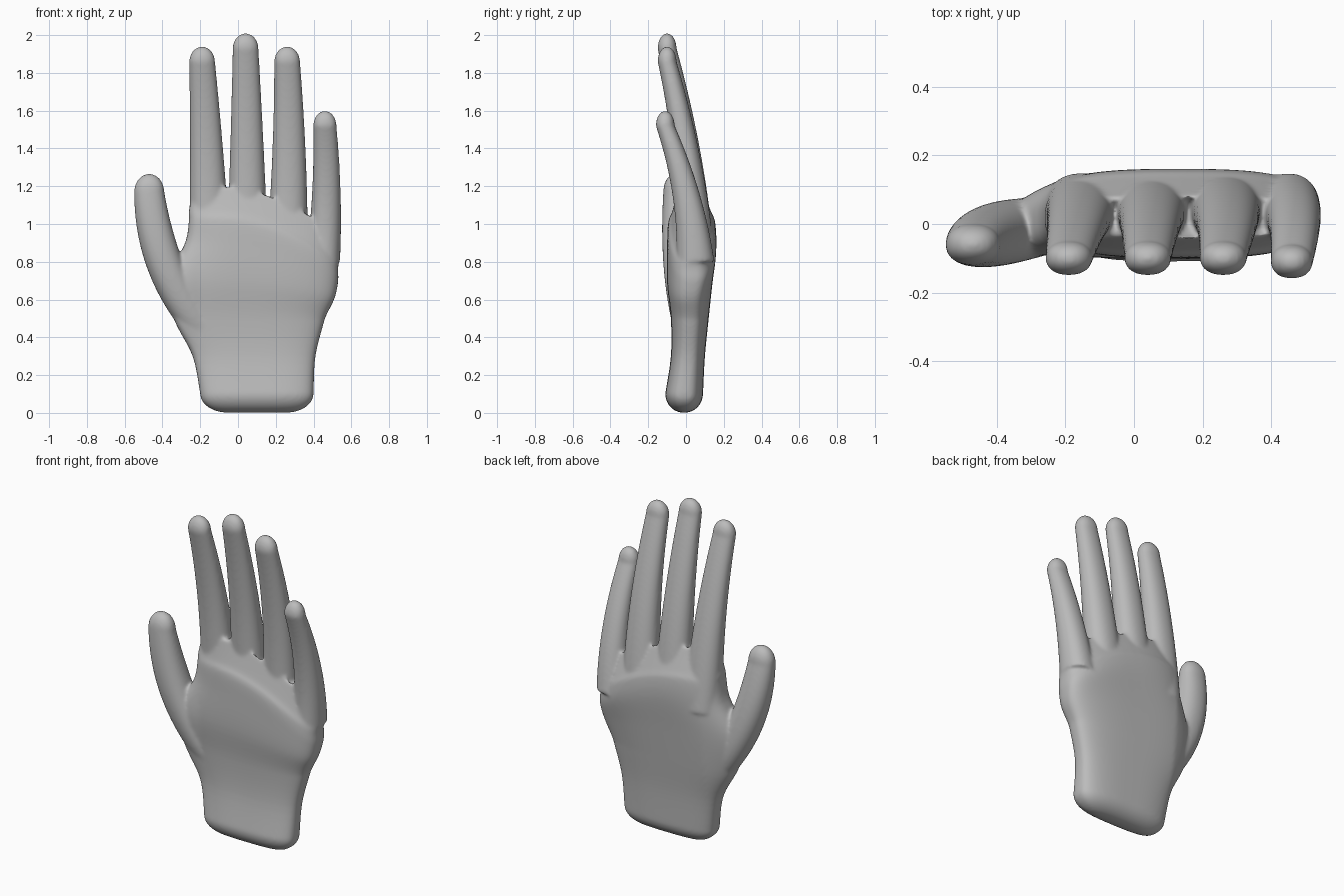
import bpy, bmesh
from math import sin, cos, pi, copysign
from mathutils import Vector

cube = bpy.data.objects.get("Cube")
if cube:
    bpy.data.objects.remove(cube)

GREY = (0.5, 0.5, 0.5, 1)
skin = bpy.data.materials.new("matte_grey")
skin.use_nodes = True
skin.diffuse_color = GREY
skin.node_tree.nodes["Principled BSDF"].inputs["Base Color"].default_value = GREY

bm = bmesh.new()


def catmull_rom(rows, steps=5):
    """Smooth run of sections through the given key sections."""
    rows = [Vector(row) for row in rows]
    padded = [rows[0]] + rows + [rows[-1]]
    sections = []
    for before, start, end, after in zip(padded, padded[1:], padded[2:], padded[3:]):
        leave, arrive = (end - before) / 2, (after - start) / 2
        for step in range(steps):
            t = step / steps
            ease = t * t * (3 - 2 * t)
            sections.append(start * (1 - ease) + end * ease
                            + leave * (t * (1 - t) ** 2) - arrive * (t * t * (1 - t)))
    return sections + [rows[-1]]


def bezier(base, middle, tip, steps=20):
    """Curved run of sections from base to tip, drawn toward the middle one."""
    base, middle, tip = Vector(base), Vector(middle), Vector(tip)
    sections = []
    for step in range(steps + 1):
        t = step / steps
        sections.append(base * (1 - t) ** 2 + middle * (2 * t * (1 - t)) + tip * t * t)
    return sections


def round_end(section, height, steps=10):
    """Sections that close an end with a dome of the given signed height."""
    x, y, z, width, depth = section
    corner = min(width, 1.5 * depth)
    sections = []
    for step in range(1, steps):
        angle = step / steps * pi / 2
        shrink = 1 - cos(angle)
        sections.append((x, y, z + height * sin(angle),
                         width - corner * shrink, depth - depth * shrink))
    return sections


def power_sign(value, power):
    return copysign(abs(value) ** (2 / power), value)


def skin_sections(sections, power, shape=None, count=64):
    """Bridge squared-off oval sections (x, y, z, half width, half depth)."""
    rings = []
    for x, y, z, width, depth in sections:
        ring = []
        for i in range(count):
            angle = 2 * pi * i / count
            point = Vector((x + width * power_sign(cos(angle), power),
                            y + depth * power_sign(sin(angle), power), z))
            if shape:
                shape(point)
            ring.append(bm.verts.new(point))
        rings.append(ring)
    for low, high in zip(rings, rings[1:]):
        for i in range(count):
            j = (i + 1) % count
            bm.faces.new((low[i], low[j], high[j], high[i]))
    bm.faces.new(rings[0][::-1])
    bm.faces.new(rings[-1])


def slope_palm(point):
    """Drop the knuckle line toward the little finger, thin the thumb side."""
    slant = 0.65 * min(1, max(0, 2 * point.z - 1))
    point.z -= slant * max(0, point.x + 0.1) ** 2
    point.y -= 0.2 * max(0, -0.2 - point.x)


# Palm and wrist: height, left edge, right edge, centre y, half depth
outline = [
    (0.1, -0.2, 0.4, -0.01, 0.1),
    (0.3, -0.24, 0.41, 0.01, 0.09),
    (0.5, -0.34, 0.46, 0.02, 0.1),
    (0.7, -0.37, 0.51, 0.02, 0.12),
    (0.9, -0.28, 0.53, 0.03, 0.13),
    (1.02, -0.26, 0.53, 0.03, 0.125),
    (1.07, -0.26, 0.53, 0.03, 0.105),
    (1.2, -0.23, 0.5, 0.02, 0.06),
]
palm = [((left + right) / 2, y, z, (right - left) / 2, depth)
        for z, left, right, y, depth in catmull_rom(outline)]
heel = round_end(palm[0], -palm[0][2])
skin_sections(heel[::-1] + palm, 3, slope_palm, 96)


def digit(base, middle, tip):
    sections = bezier(base, middle, tip)
    skin_sections(sections + round_end(tip, 1.6 * tip[-1]), 2.2)


# Index, middle, ring and little fingers: x at base, middle and tip, heights, tip y, base half width
fingers = [
    (-0.15, -0.16, -0.19, 0.85, 1.86, -0.1, 0.11),
    (0.05, 0.05, 0.04, 0.85, 1.93, -0.1, 0.11),
    (0.26, 0.28, 0.26, 0.85, 1.86, -0.1, 0.11),
    (0.45, 0.48, 0.46, 0.8, 1.52, -0.11, 0.09),
]
for base_x, middle_x, tip_x, low, high, tip_y, width in fingers:
    tip_width = 0.03 + 0.35 * width
    digit((base_x, 0.05, low, width, 0.1),
          (middle_x, 0.03, (low + high) / 2, (width + tip_width) / 2, 0.07),
          (tip_x, tip_y, high, tip_width, 0.05))

# Thumb
digit((-0.13, 0.01, 0.35, 0.09, 0.05),
      (-0.43, -0.02, 0.7, 0.12, 0.13),
      (-0.47, -0.06, 1.17, 0.08, 0.06))

bmesh.ops.recalc_face_normals(bm, faces=bm.faces)
mesh = bpy.data.meshes.new("hand")
bm.to_mesh(mesh)
bm.free()
mesh.materials.append(skin)
hand = bpy.data.objects.new("hand", mesh)
bpy.context.collection.objects.link(hand)

# Fuse the parts into one smooth surface
fuse = hand.modifiers.new("fuse", 'REMESH')
fuse.mode = 'VOXEL'
fuse.voxel_size = 0.008
fuse.use_smooth_shade = True
soften = hand.modifiers.new("soften", 'SMOOTH')
soften.factor = 0.5
soften.iterations = 16
